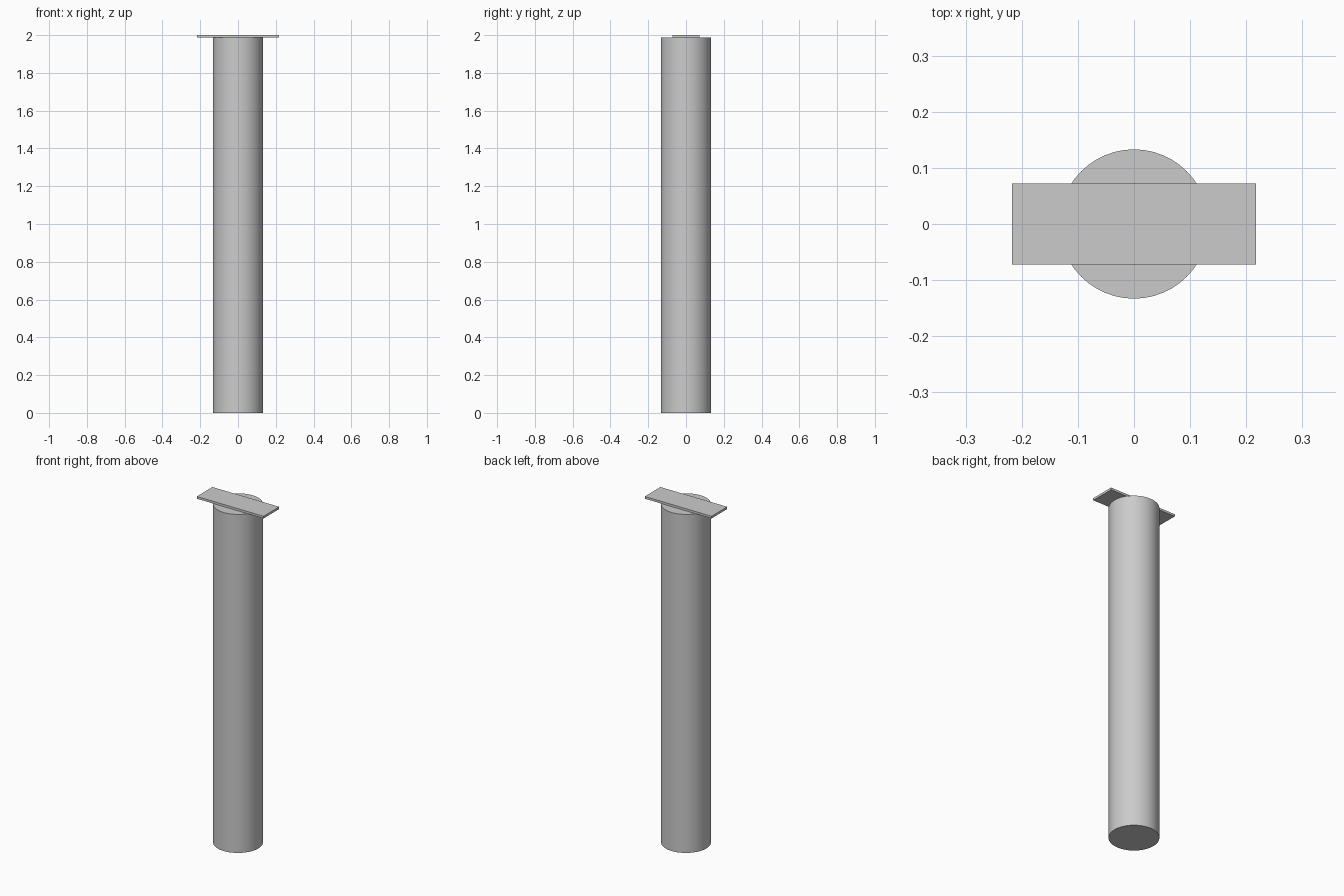
import bpy

cube = bpy.data.objects.get("Cube")
if cube:
    bpy.data.objects.remove(cube, do_unlink=True)

RADIUS = 0.133
SHAFT_TOP = 1.987
HEIGHT = 2.0


def make_material(name, color):
    mat = bpy.data.materials.new(name)
    mat.use_nodes = True
    mat.diffuse_color = color
    mat.node_tree.nodes["Principled BSDF"].inputs["Base Color"].default_value = color
    return mat


grey = make_material("plain_grey", (0.6, 0.6, 0.6, 1))

# Round shaft
bpy.ops.mesh.primitive_cylinder_add(
    vertices=48, radius=RADIUS, depth=SHAFT_TOP, location=(0, 0, SHAFT_TOP / 2))
shaft = bpy.context.object
shaft.name = "shaft"
shaft.data.materials.append(grey)
bpy.ops.object.shade_smooth_by_angle()

# Thin rectangular plate lying across the top of the shaft
bpy.ops.mesh.primitive_cube_add(size=1, location=(0, 0, (SHAFT_TOP + HEIGHT) / 2))
plate = bpy.context.object
plate.name = "top_plate"
plate.dimensions = (0.434, 0.145, HEIGHT - SHAFT_TOP)
bpy.ops.object.transform_apply(location=False, rotation=False, scale=True)
plate.data.materials.append(grey)
